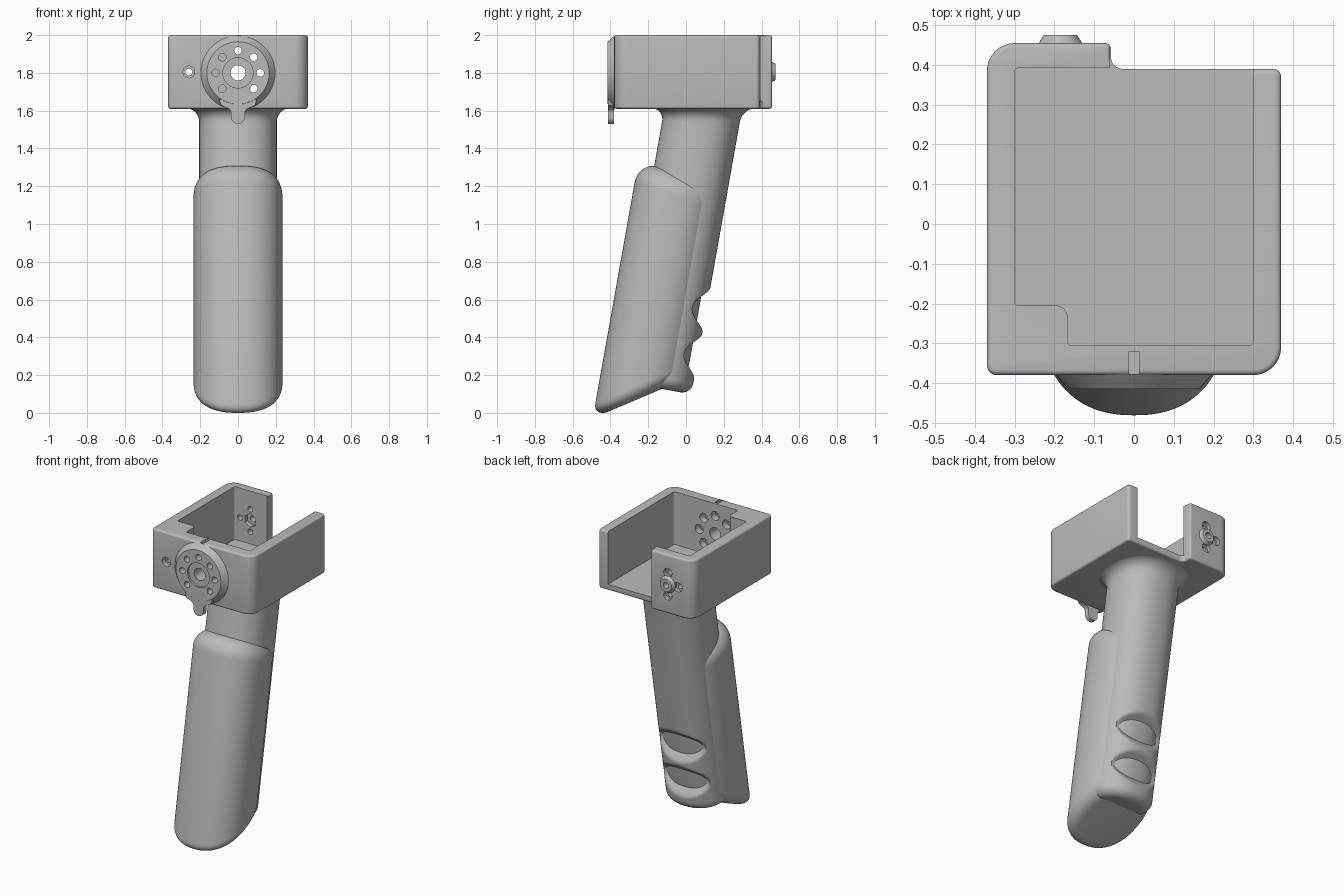
import bpy, bmesh, math
from mathutils import Vector, Matrix

old = bpy.data.objects.get("Cube")
if old:
    bpy.data.objects.remove(old, do_unlink=True)

grey = bpy.data.materials.new("mid_grey")
grey.use_nodes = True
grey.diffuse_color = (0.5, 0.5, 0.5, 1)
grey.node_tree.nodes["Principled BSDF"].inputs["Base Color"].default_value = (0.5, 0.5, 0.5, 1)

LEAN = 0.178          # backward lean of the handle
DISC_Z = 1.8          # height of the dial centre
BOSS = (-0.185, 1.805)


def make(name, bm):
    bmesh.ops.recalc_face_normals(bm, faces=bm.faces)
    mesh = bpy.data.meshes.new(name)
    bm.to_mesh(mesh)
    bm.free()
    ob = bpy.data.objects.new(name, mesh)
    bpy.context.collection.objects.link(ob)
    mesh.materials.append(grey)
    return ob


def smooth(ob, angle=35):
    ob.data.shade_smooth()
    ob.data.set_sharp_from_angle(angle=math.radians(angle))


def cut(ob, cutters):
    """Subtract the cutters, bake the result and remove them."""
    for c in cutters:
        c.hide_render = True
        m = ob.modifiers.new("cut", 'BOOLEAN')
        m.operation, m.solver, m.object = 'DIFFERENCE', 'EXACT', c
    dg = bpy.context.evaluated_depsgraph_get()
    mesh = bpy.data.meshes.new_from_object(ob.evaluated_get(dg))
    ob.modifiers.clear()
    ob.data = mesh
    for c in cutters:
        bpy.data.objects.remove(c, do_unlink=True)


def rounded(corners, steps=8):
    """Polygon outline whose corners (x, y, radius) are filleted."""
    out = []
    for i, (x, y, r) in enumerate(corners):
        p = Vector((x, y))
        if r == 0:
            out.append(p)
            continue
        a = (Vector(corners[i - 1][:2]) - p).normalized()
        b = (Vector(corners[(i + 1) % len(corners)][:2]) - p).normalized()
        half = a.angle(b) / 2
        mid = (a + b).normalized()
        centre = p + mid * (r / math.sin(half))
        start, end = p + a * (r / math.tan(half)) - centre, p + b * (r / math.tan(half)) - centre
        sweep = start.angle_signed(end)
        for k in range(steps + 1):
            out.append(centre + Matrix.Rotation(-sweep * k / steps, 2) @ start)
    return out


def prism(name, outline, lo, hi, upright=True, bevel=0):
    """Extrude an outline along z, or along y when not upright."""
    bm = bmesh.new()
    put = (lambda p, h: (p.x, p.y, h)) if upright else (lambda p, h: (p.x, h, p.y))
    face = bm.faces.new([bm.verts.new(put(p, lo)) for p in outline])
    ext = bmesh.ops.extrude_face_region(bm, geom=[face])
    shift = (0, 0, hi - lo) if upright else (0, hi - lo, 0)
    bmesh.ops.translate(bm, vec=shift, verts=[g for g in ext["geom"] if isinstance(g, bmesh.types.BMVert)])
    if bevel:
        rims = [e for e in bm.edges if abs(e.verts[0].co.z - e.verts[1].co.z) < 1e-5]
        bmesh.ops.bevel(bm, geom=rims, offset=bevel, segments=4, profile=0.5, affect='EDGES')
    return make(name, bm)


def rods(name, spots, r, y0, y1, r_end=None, sides=32):
    """Cylinders or cones along y at each (x, z) spot."""
    bm = bmesh.new()
    for x, z in spots:
        mat = Matrix.Translation((x, (y0 + y1) / 2, z)) @ Matrix.Rotation(-math.pi / 2, 4, 'X')
        bmesh.ops.create_cone(bm, cap_ends=True, segments=sides, radius1=r,
                              radius2=r if r_end is None else r_end, depth=y1 - y0, matrix=mat)
    return make(name, bm)


def section(a, b, y0, z0, slope, power, back=9, n=96):
    """Leaning superellipse ring; v beyond 'back' is flattened."""
    ring = []
    for i in range(n):
        t = 2 * math.pi * i / n
        c, s = math.cos(t), math.sin(t)
        x = a * math.copysign(abs(c) ** (2 / power), c)
        v = min(b * math.copysign(abs(s) ** (2 / power), s), back)
        z = z0 + slope * v
        ring.append((x, y0 + LEAN * z + v, z))
    return ring


def loft(name, rings):
    bm = bmesh.new()
    loops = [[bm.verts.new(p) for p in ring] for ring in rings]
    n = len(loops[0])
    for lo, hi in zip(loops, loops[1:]):
        for i in range(n):
            bm.faces.new((lo[i], lo[(i + 1) % n], hi[(i + 1) % n], hi[i]))
    bm.faces.new(loops[0])
    bm.faces.new(loops[-1])
    ob = make(name, bm)
    smooth(ob)
    return ob


QUARTER = [math.pi / 2 * k / 10 for k in range(11)]

# Palm swell with rounded, slanted ends
rings = []
for z0, slope, r, top in ((0.077, 0.46, 0.08, False), (1.27, -0.3, 0.12, True)):
    for t in (QUARTER if top else reversed(QUARTER)):
        inset, rise = r * (1 - math.cos(t)), r * (1 - math.sin(t))
        rings.append(section(0.235 - inset, 0.23 - inset, -0.259,
                             z0 - rise if top else z0 + rise, slope, 2.3))
loft("palm_swell", rings)


# Handle core with finger grooves and a flare under the housing
def groove(z):
    return sum(0.077 * (0.5 + 0.5 * math.cos(math.pi * (z - m) / 0.115)) ** 0.75
               for m in (0.3, 0.545) if abs(z - m) < 0.115)


HALF, CORE_Y = 0.206, -0.195
rings = []
for t in reversed(QUARTER):
    inset = 0.06 * (1 - math.cos(t))
    rings.append(section(HALF - inset, HALF - inset, CORE_Y,
                         0.135 + 0.06 * (1 - math.sin(t)), -LEAN, 2.3))
for k in range(1, 51):
    z = 0.195 + k * 0.011
    rings.append(section(HALF, HALF, CORE_Y, z, -LEAN, 2.3, HALF - groove(z - LEAN * HALF)))
rings.append(section(HALF, HALF, CORE_Y, 1.45, -LEAN, 2.3))
for t in QUARTER:
    grow = HALF + 0.07 * (1 - math.cos(t))
    rings.append(section(grow, grow, CORE_Y, 1.543 + 0.07 * math.sin(t), 0, 2.3))
rings.append(section(grow, grow, CORE_Y, 1.63, 0, 2.3))
loft("handle_core", rings)

# Open-topped housing with a rear flange
housing = prism("housing", rounded([
    (-0.37, -0.38, 0.025), (0.37, -0.38, 0.07), (0.37, 0.39, 0.02),
    (-0.058, 0.39, 0.03), (-0.058, 0.455, 0.015), (-0.37, 0.455, 0.07)]), 1.61, 2.0, bevel=0.013)
cavity = prism("cavity_cutter", rounded([
    (-0.3, -0.205, 0.01), (-0.167, -0.205, 0.03), (-0.167, -0.305, 0.01), (0.3, -0.305, 0.01),
    (0.3, 0.6, 0), (-0.06, 0.6, 0), (-0.06, 0.392, 0), (-0.3, 0.392, 0.01)]), 1.65, 2.1)
notch = prism("notch_cutter", rounded([
    (-0.013, -0.45, 0), (0.013, -0.45, 0), (0.013, -0.32, 0), (-0.013, -0.32, 0)]), 1.982, 2.1)

ring_spots = [(0.118 * math.sin(k * math.pi / 4), DISC_Z + 0.118 * math.cos(k * math.pi / 4))
              for k in range(-3, 4)]
screw_spots = [(BOSS[0], BOSS[1] + 0.075), (BOSS[0], BOSS[1] - 0.075), (BOSS[0] - 0.075, BOSS[1])]
side_spot = [(-0.26, 1.805)]
cut(housing, [
    cavity, notch,
    rods("dial_hole_cutter", ring_spots, 0.02, -0.5, -0.15),
    rods("dial_bore_cutter", ring_spots, 0.03, -0.35, -0.15),
    rods("axle_cutter", [(0, DISC_Z)], 0.04, -0.5, -0.2),
    rods("side_hole_cutter", side_spot, 0.018, -0.5, -0.1),
    rods("side_bore_cutter", side_spot, 0.031, -0.5, -0.345),
    rods("screw_cutter", screw_spots, 0.018, 0.35, 0.5),
    rods("screw_bore_cutter", screw_spots, 0.03, 0.43, 0.5),
    rods("boss_hole_cutter", [BOSS], 0.02, 0.35, 0.5),
    rods("nut_cutter", [BOSS], 0.045, 0.35, 0.42, sides=6)])
smooth(housing, 30)

# Bevelled dial on the front
dial = rods("dial", [(0, DISC_Z)], 0.165, -0.415, -0.379, 0.197, sides=96)
cut(dial, [rods("dial_hole_cutter", ring_spots, 0.02, -0.5, -0.3),
           rods("dial_recess_cutter", [(0, DISC_Z)], 0.08, -0.5, -0.402, sides=48),
           rods("axle_cutter", [(0, DISC_Z)], 0.04, -0.5, -0.3)])
smooth(dial, 30)

# Thumb tab below the dial
tab = prism("dial_tab", rounded([
    (0.1, 1.66, 0), (0.09, 1.628, 0), (0.036, 1.605, 0.03), (0.036, 1.53, 0.034),
    (-0.036, 1.53, 0.034), (-0.036, 1.605, 0.03), (-0.09, 1.628, 0), (-0.1, 1.66, 0)]),
    -0.414, -0.382, upright=False)
smooth(tab, 30)

# Rear boss with a bore
boss = rods("rear_boss", [BOSS], 0.055, 0.454, 0.475, 0.042, sides=48)
cut(boss, [rods("boss_hole_cutter", [BOSS], 0.02, 0.4, 0.5)])
smooth(boss, 30)
